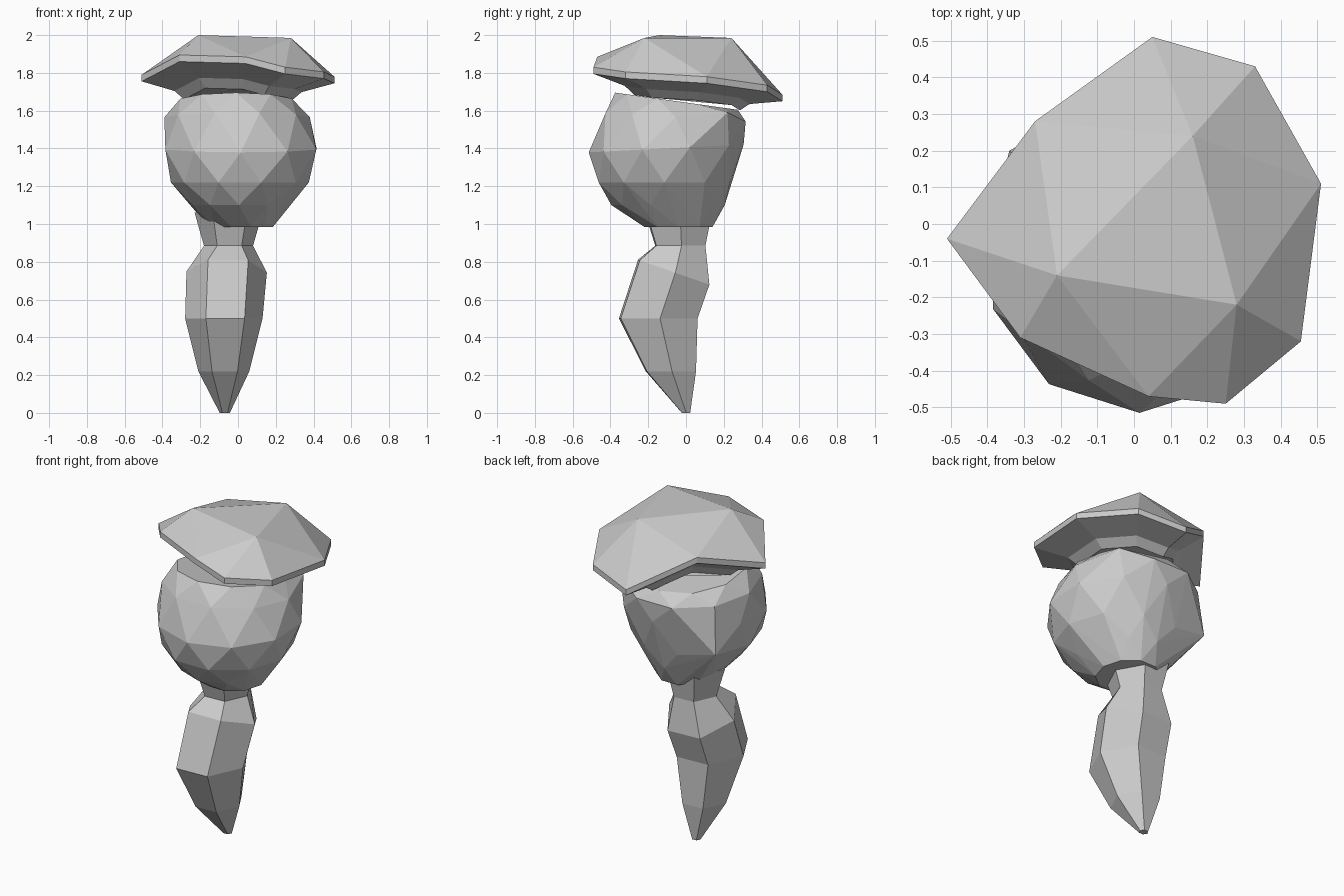
import bpy, bmesh
from math import sin, cos, pi

if "Cube" in bpy.data.objects:
    bpy.data.objects.remove(bpy.data.objects["Cube"], do_unlink=True)

GREY = (0.6, 0.6, 0.6, 1)
grey = bpy.data.materials.new("plain grey")
grey.use_nodes = True
grey.diffuse_color = GREY
grey.node_tree.nodes["Principled BSDF"].inputs["Base Color"].default_value = GREY


def finish(bm, name):
    bmesh.ops.recalc_face_normals(bm, faces=bm.faces[:])
    mesh = bpy.data.meshes.new(name)
    bm.to_mesh(mesh)
    bm.free()
    mesh.materials.append(grey)
    obj = bpy.data.objects.new(name, mesh)
    bpy.context.collection.objects.link(obj)


def ring(bm, sides, cx, cy, rx, ry, z, slope=0, turn=0):
    verts = []
    for i in range(sides):
        a = 2 * pi * (i + turn) / sides
        dy = ry * sin(a)
        verts.append(bm.verts.new((cx + rx * cos(a), cy + dy, z + slope * dy)))
    return verts


def bridge(bm, a, b):
    n = len(a)
    for i in range(n):
        j = (i + 1) % n
        bm.faces.new((a[i], a[j], b[j], b[i]))


# Body: six-sided tapered stalk, bent forward in the middle
bm = bmesh.new()
profile = [(-.07, 0, .027, .025, 0), (-.075, -.08, .135, .15, .22),
           (-.075, -.147, .205, .235, .5), (-.06, -.065, .213, .213, .745, -.35),
           (-.05, -.03, .13, .15, .885), (-.05, -.04, .18, .2, 1.06)]
rings = [ring(bm, 6, *p, turn=0.04) for p in profile]
for lower, upper in zip(rings, rings[1:]):
    bridge(bm, lower, upper)
bm.faces.new(rings[0])
bm.faces.new(rings[-1])
finish(bm, "body")

# Head: faceted ball from staggered rings, with two corners at the back
bm = bmesh.new()
head = [(.015, -.04, .17, .19, .985), (.005, -.095, .26, .30, 1.1),
        (.01, -.115, .365, .365, 1.22), (.015, -.105, .42, .41, 1.4, .05),
        (-.005, -.055, .385, .39, 1.565, -.06), (-.01, -.05, .31, .325, 1.65, -.14)]
for i, p in enumerate(head):
    ring(bm, 10, *p, turn=0.5 * (i % 2))
for corner in [(-.34, .2, 1.27), (.29, .22, 1.59)]:
    bm.verts.new(corner)
bmesh.ops.convex_hull(bm, input=bm.verts[:])
bmesh.ops.delete(bm, geom=[v for v in bm.verts if not v.link_faces], context="VERTS")
bmesh.ops.dissolve_limit(bm, angle_limit=0.03, verts=bm.verts[:], edges=bm.edges[:])
finish(bm, "head")

# Cap: three-cornered crown over a wavy brim, tucked in underneath
bm = bmesh.new()
rim = [(.05, .51, 1.685), (.33, .43, 1.735), (.51, .11, 1.78),
       (.455, -.32, 1.805), (.25, -.49, 1.83), (.04, -.47, 1.885),
       (-.31, -.31, 1.895), (-.51, -.04, 1.79), (-.27, .28, 1.88)]
a, b, c = [bm.verts.new(p) for p in
           [(-.21, -.14, 2), (.28, -.22, 1.985), (.16, .24, 1.985)]]


def rim_ring(scale, drop):
    return [bm.verts.new((x * scale, y * scale, z * scale + 1.7 * (1 - scale) - drop))
            for x, y, z in rim]


top = rim_ring(1, 0)
bm.faces.new((a, b, c))
for peak, first, last in [(c, 8, 11), (b, 2, 5), (a, 5, 8)]:
    for i in range(first, last):
        bm.faces.new((peak, top[i % 9], top[(i + 1) % 9]))
for p, q, i in [(a, c, 8), (c, b, 2), (b, a, 5)]:
    bm.faces.new((p, q, top[i]))
previous = top
for scale, drop in [(1, .035), (.66, .055), (.56, .09)]:
    current = rim_ring(scale, drop)
    bridge(bm, previous, current)
    previous = current
bm.faces.new(previous)
finish(bm, "cap")
